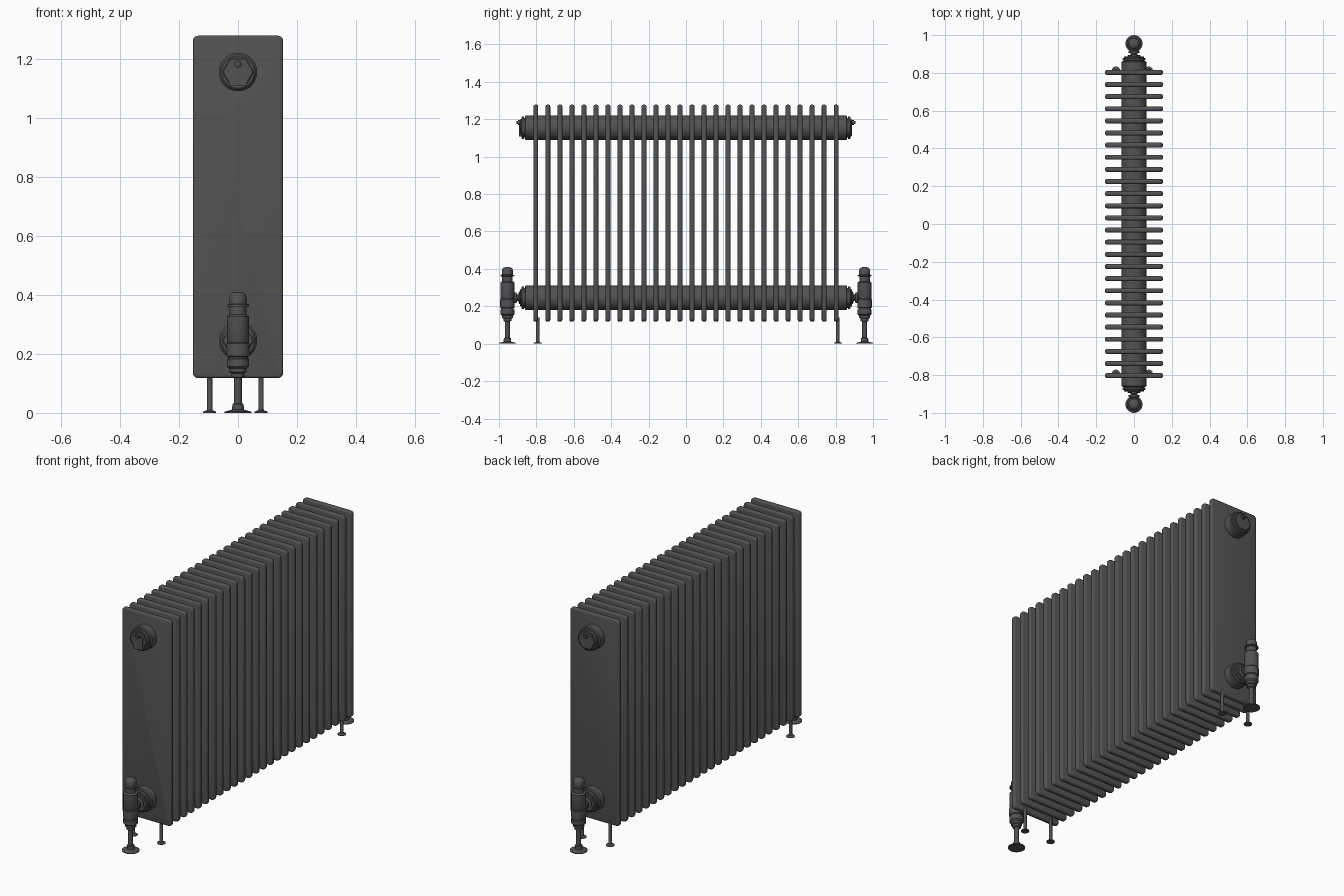
import bpy, bmesh, math
from mathutils import Matrix

if "Cube" in bpy.data.objects:
    bpy.data.objects.remove(bpy.data.objects["Cube"])

# One dark grey paint for the whole radiator
paint = bpy.data.materials.new("dark_grey_paint")
paint.diffuse_color = (0.085, 0.085, 0.085, 1)
paint.use_nodes = True
paint.node_tree.nodes["Principled BSDF"].inputs["Base Color"].default_value = paint.diffuse_color


def finish(name, bm, angle=35):
    bmesh.ops.recalc_face_normals(bm, faces=bm.faces)
    me = bpy.data.meshes.new(name)
    bm.to_mesh(me)
    bm.free()
    me.materials.append(paint)
    ob = bpy.data.objects.new(name, me)
    bpy.context.collection.objects.link(ob)
    bpy.ops.object.select_all(action='DESELECT')
    ob.select_set(True)
    bpy.context.view_layer.objects.active = ob
    bpy.ops.object.shade_smooth_by_angle(angle=math.radians(angle))
    return ob


def lathe(name, profile, matrix, sides=32):
    """Closed turned part: profile is a list of (radius, height) about local z."""
    bm = bmesh.new()
    rings = []
    for r, h in profile:
        rings.append([bm.verts.new(matrix @ Matrix.Rotation(2 * math.pi * i / sides, 4, 'Z')
                                   @ Matrix.Translation((r, 0, h)).to_translation())
                      for i in range(sides)])
    for a, b in zip(rings, rings[1:]):
        for i in range(sides):
            j = (i + 1) % sides
            bm.faces.new((a[i], a[j], b[j], b[i]))
    bm.faces.new(rings[0])
    bm.faces.new(rings[-1])
    return finish(name, bm)


def box(name, size, loc):
    bm = bmesh.new()
    bmesh.ops.create_cube(bm, size=1, matrix=Matrix.Translation(loc) @ Matrix.Diagonal((*size, 1)))
    return finish(name, bm)


def along_y(sign, y, z):
    """Local z points outwards along +y or -y."""
    return Matrix.Translation((0, sign * y, z)) @ Matrix.Rotation(-sign * math.pi / 2, 4, 'X')


# Flat panels with rounded corners and rounded edges
HALF, N = 0.803, 26
Z0, Z1, W, T, R = 0.118, 1.278, 0.153, 0.026, 0.018
for k in range(N):
    y = -HALF + 2 * HALF * k / (N - 1)
    bm = bmesh.new()
    outline = []
    for cx, cz, start in ((W - R, Z1 - R, 0), (-W + R, Z1 - R, 90),
                          (-W + R, Z0 + R, 180), (W - R, Z0 + R, 270)):
        for s in range(5):
            a = math.radians(start + 22.5 * s)
            outline.append(bm.verts.new((cx + R * math.cos(a), y - T / 2, cz + R * math.sin(a))))
    face = bm.faces.new(outline)
    out = bmesh.ops.extrude_face_region(bm, geom=[face])
    top = [v for v in out['geom'] if isinstance(v, bmesh.types.BMVert)]
    bmesh.ops.translate(bm, verts=top, vec=(0, T, 0))
    rim = [e for e in bm.edges if abs(e.verts[0].co.y - e.verts[1].co.y) < 1e-6]
    bmesh.ops.bevel(bm, geom=rim, offset=0.009, segments=3, profile=0.5, affect='EDGES')
    finish(f"panel_{k + 1}", bm, 40)

# Upper and lower header tubes, with stepped collars and hexagonal end plugs
for label, z in (("upper", 1.155), ("lower", 0.245)):
    lathe(f"{label}_header_tube", [(0.060, -0.862), (0.065, -0.857), (0.065, 0.857), (0.060, 0.862)],
          along_y(1, 0, z), 40)
    for side, s in (("front", -1), ("back", 1)):
        lathe(f"{label}_{side}_collar", [(0.053, 0.85), (0.053, 0.866), (0.060, 0.867),
                                         (0.060, 0.876), (0.055, 0.880)], along_y(s, 0, z), 40)
        lathe(f"{label}_{side}_hex_plug", [(0.054, 0.875), (0.054, 0.884), (0.050, 0.887)],
              along_y(s, 0, z), 6)

# Air vents on the upper plugs
for side, s in (("front", -1), ("back", 1)):
    lathe(f"{side}_air_vent", [(0.014, 0.88), (0.014, 0.898), (0.009, 0.899), (0.009, 0.906)],
          along_y(s, 0, 1.183), 16)
box("front_vent_plate", (0.06, 0.012, 0.07), (0, -0.886, 1.143))

# Valves at both ends of the lower tube
valve_profile = [
    (0.045, 0.0), (0.045, 0.004), (0.020, 0.011), (0.019, 0.030), (0.013, 0.032),  # floor flange
    (0.013, 0.118), (0.022, 0.122), (0.022, 0.134), (0.029, 0.138), (0.029, 0.150),  # pipe and gland
    (0.038, 0.158), (0.038, 0.182), (0.034, 0.184), (0.034, 0.190),
    (0.039, 0.193), (0.039, 0.235), (0.036, 0.239), (0.038, 0.243),
    (0.038, 0.326), (0.033, 0.331), (0.028, 0.333), (0.028, 0.360),  # body
    (0.037, 0.361), (0.037, 0.367), (0.029, 0.369), (0.029, 0.393),  # cap ring and cap
    (0.026, 0.402), (0.018, 0.408), (0.006, 0.410)]
arm_profile = [(0.034, 0.885), (0.034, 0.893), (0.018, 0.896), (0.018, 0.904),
               (0.028, 0.906), (0.028, 0.917), (0.020, 0.921), (0.020, 0.953)]
for side, s in (("front", -1), ("back", 1)):
    lathe(f"{side}_valve", valve_profile, Matrix.Translation((0, s * 0.955, 0)), 32)
    lathe(f"{side}_valve_arm", arm_profile, along_y(s, 0, 0.245), 24)

# Four small feet under the end panels
foot_profile = [(0.022, 0.0), (0.022, 0.004), (0.010, 0.009), (0.009, 0.012), (0.009, 0.14)]
for side, y, xs in (("front", -0.793, (-0.096, 0.078)), ("back", 0.812, (-0.096, 0.078))):
    for lr, x in zip(("left", "right"), xs):
        lathe(f"{side}_{lr}_foot", foot_profile, Matrix.Translation((x, y, 0)), 20)
